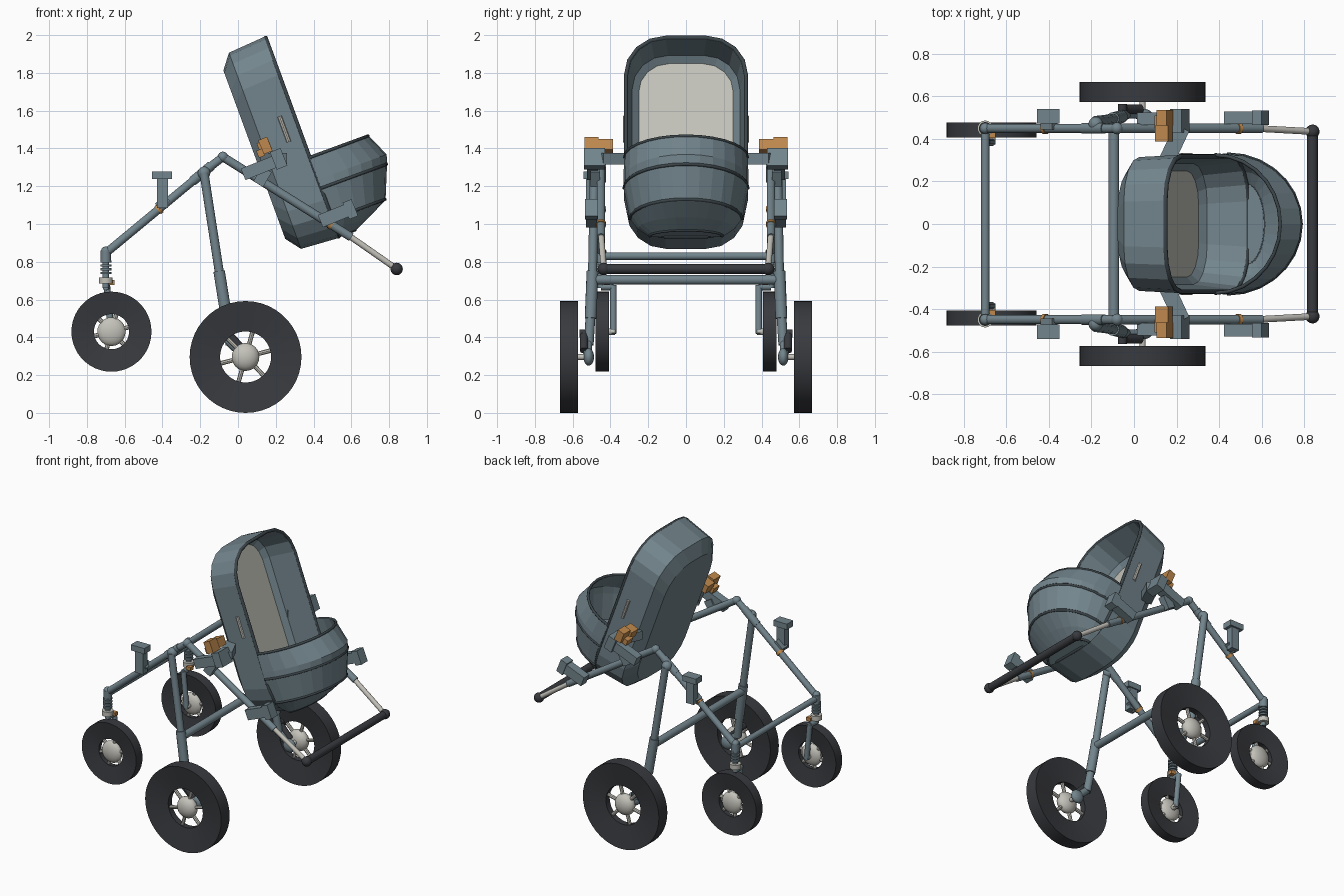
import bpy, bmesh
from math import sin, cos, pi, radians
from mathutils import Vector, Matrix

cube = bpy.data.objects.get("Cube")
if cube:
    bpy.data.objects.remove(cube)


def material(name, rgb):
    m = bpy.data.materials.new(name)
    m.use_nodes = True
    m.diffuse_color = (*rgb, 1)
    m.node_tree.nodes["Principled BSDF"].inputs["Base Color"].default_value = (*rgb, 1)
    return m


SLATE = material("slate_blue", (0.17, 0.235, 0.265))
PIPING = material("dark_piping", (0.045, 0.06, 0.068))
RUBBER = material("black_rubber", (0.04, 0.042, 0.048))
LIGHT = material("light_grey", (0.55, 0.54, 0.49))
LINING = material("lining_beige", (0.55, 0.545, 0.49))
ORANGE = material("orange_clip", (0.52, 0.25, 0.075))


def finish(name, bm, mats, smooth=True, mirror=True):
    bmesh.ops.recalc_face_normals(bm, faces=bm.faces)
    me = bpy.data.meshes.new(name)
    bm.to_mesh(me)
    bm.free()
    for m in mats if isinstance(mats, list) else [mats]:
        me.materials.append(m)
    if smooth:
        me.shade_smooth()
        me.set_sharp_from_angle(angle=radians(35))
    ob = bpy.data.objects.new(name, me)
    bpy.context.scene.collection.objects.link(ob)
    if mirror:
        mod = ob.modifiers.new("mirror", 'MIRROR')
        mod.use_axis = (False, True, False)
    return ob


def loft(bm, rings, closed=True, caps=(True, True), loop=False):
    vr = [[bm.verts.new(p) for p in r] for r in rings]
    n = len(vr[0])
    pairs = list(zip(vr, vr[1:])) + ([(vr[-1], vr[0])] if loop else [])
    for a, b in pairs:
        for i in range(n if closed else n - 1):
            j = (i + 1) % n
            bm.faces.new((a[i], a[j], b[j], b[i]))
    for ring, cap in zip((vr[0], vr[-1]), caps):
        if cap:
            bm.faces.new(ring)


def add_rod(bm, p, q, r, r2=None, seg=14):
    p, q = Vector(p), Vector(q)
    rot = (q - p).to_track_quat('Z', 'Y').to_matrix().to_4x4()
    bmesh.ops.create_cone(bm, cap_ends=True, segments=seg, radius1=r,
                          radius2=r if r2 is None else r2, depth=(q - p).length,
                          matrix=Matrix.Translation((p + q) / 2) @ rot)


def rod(name, p, q, r, mat, mirror=True, r2=None):
    bm = bmesh.new()
    add_rod(bm, p, q, r, r2)
    return finish(name, bm, mat, mirror=mirror)


def ball(name, c, r, mat, squash=1):
    bm = bmesh.new()
    m = Matrix.Translation(c) @ Matrix.Diagonal((1, squash, 1, 1))
    bmesh.ops.create_uvsphere(bm, u_segments=18, v_segments=12, radius=r, matrix=m)
    return finish(name, bm, mat)


def box(name, c, size, mat, tilt=0, turn=0):
    bm = bmesh.new()
    m = (Matrix.Translation(c) @ Matrix.Rotation(radians(turn), 4, 'Z')
         @ Matrix.Rotation(radians(-tilt), 4, 'Y') @ Matrix.Diagonal((*size, 1)))
    bmesh.ops.create_cube(bm, size=1, matrix=m)
    return finish(name, bm, mat, smooth=False)


def wheel(name, c, R, hole, half, hub):
    c = Vector(c)
    circle = [2 * pi * i / 44 for i in range(44)]
    # dished tyre
    profile = [(R, half), (hole, half * 0.45), (hole, -half * 0.45), (R, -half)]
    bm = bmesh.new()
    loft(bm, [[c + Vector((r * cos(a), y, r * sin(a))) for a in circle] for r, y in profile],
         caps=(False, False), loop=True)
    finish(name + "_tyre", bm, RUBBER)
    # spokes and hub
    bm = bmesh.new()
    for i in range(6):
        a = pi * i / 3 + 0.25
        add_rod(bm, c, c + Vector((cos(a), 0, sin(a))) * (hole + 0.01), 0.012, seg=8)
    finish(name + "_spokes", bm, LIGHT)
    ball(name + "_hub", c, hub, LIGHT, squash=half / hub)


wheel("rear_wheel", (0.04, 0.62, 0.296), 0.296, 0.135, 0.047, 0.074)
wheel("front_wheel", (-0.67, 0.443, 0.43), 0.212, 0.093, 0.035, 0.076)

# Side frame
Y = 0.45
knee, front_top, grip = (-0.08, Y, 1.355), (-0.695, Y, 0.85), (0.84, Y - 0.015, 0.762)
rod("front_tube", front_top, (-0.17, Y, 1.285), 0.022, SLATE)
rod("front_tube_sleeve", (-0.24, Y, 1.227), (-0.14, Y, 1.31), 0.026, SLATE)
rod("top_link", (-0.17, Y, 1.285), knee, 0.022, SLATE)
ball("knee_joint", knee, 0.028, SLATE)
rod("rear_tube", knee, (0.6, Y, 0.93), 0.023, SLATE)
rod("handle_extension", (0.57, Y, 0.95), grip, 0.016, LIGHT)
ball("handle_corner", grip, 0.033, RUBBER)
rod("handle_bar", (0.84, -0.43, 0.762), (0.84, 0.43, 0.762), 0.026, RUBBER, mirror=False)
rod("front_crossbar", (-0.7, -Y, 0.83), (-0.7, Y, 0.83), 0.02, SLATE, mirror=False)
rod("rear_crossbar", (-0.095, -0.48, 0.705), (-0.095, 0.48, 0.705), 0.026, SLATE, mirror=False)

# Rear leg and its suspension
ball("leg_joint", (-0.18, 0.47, 1.27), 0.034, SLATE)
rod("rear_leg", (-0.18, 0.485, 1.27), (-0.095, 0.495, 0.72), 0.024, SLATE)
rod("rear_leg_sleeve", (-0.1, 0.495, 0.75), (-0.06, 0.505, 0.5), 0.031, SLATE)
rod("rear_leg_foot", (-0.065, 0.505, 0.52), (-0.04, 0.515, 0.36), 0.026, SLATE)
rod("rear_swing_arm", (-0.05, 0.52, 0.38), (0.04, 0.52, 0.296), 0.024, SLATE)
rod("rear_damper", (-0.045, 0.54, 0.41), (0.03, 0.54, 0.33), 0.022, RUBBER)
ball("rear_axle_boss", (0.04, 0.515, 0.296), 0.046, SLATE, squash=0.6)
rod("rear_axle", (0.04, 0.5, 0.296), (0.04, 0.62, 0.296), 0.015, LIGHT)
rod("brake_knob", (-0.055, 0.52, 0.42), (-0.055, 0.565, 0.42), 0.022, RUBBER)

# Front fork with spring
x = -0.7
ball("fork_cap", (x, Y, 0.855), 0.026, SLATE)
rod("fork_stem", (x, Y, 0.86), (x, Y, 0.8), 0.028, SLATE)
rod("fork_core", (x, Y, 0.81), (x, Y, 0.66), 0.018, SLATE)
bm = bmesh.new()
for i in range(4):
    z = 0.735 + 0.02 * i
    add_rod(bm, (x, Y, z), (x, Y, z + 0.011), 0.03)
finish("fork_spring", bm, SLATE)
rod("fork_collar", (x, Y, 0.685), (x, Y, 0.718), 0.037, LIGHT)
box("fork_clip", (x + 0.03, Y - 0.03, 0.69), (0.035, 0.03, 0.025), ORANGE)
rod("fork_bridge", (x, Y, 0.667), (x + 0.005, 0.385, 0.667), 0.018, SLATE)
rod("fork_leg", (x + 0.005, 0.385, 0.675), (-0.67, 0.385, 0.42), 0.018, SLATE)
rod("front_axle", (-0.67, 0.375, 0.43), (-0.67, Y, 0.43), 0.018, LIGHT)

# Brackets and clips on the frame
box("front_bracket_post", (-0.4, 0.505, 1.17), (0.06, 0.05, 0.17), SLATE)
box("front_bracket_head", (-0.403, 0.507, 1.258), (0.105, 0.07, 0.04), SLATE)
box("front_bracket_foot", (-0.4, 0.475, 1.115), (0.07, 0.06, 0.04), SLATE, tilt=40)
rod("front_ring", (-0.425, Y, 1.073), (-0.41, Y, 1.085), 0.027, ORANGE)
box("rear_bracket_body", (0.51, 0.5, 1.045), (0.16, 0.06, 0.07), SLATE, tilt=22)
box("rear_bracket_head", (0.595, 0.5, 1.078), (0.05, 0.07, 0.095), SLATE, tilt=22)
rod("rear_ring", (0.485, Y, 1.003), (0.5, Y, 0.994), 0.027, ORANGE)
box("mount_body", (0.12, 0.495, 1.3), (0.2, 0.06, 0.065), SLATE, tilt=22)
box("mount_head", (0.215, 0.485, 1.345), (0.06, 0.11, 0.1), SLATE, tilt=22)
box("mount_lower", (0.13, 0.48, 1.25), (0.06, 0.05, 0.09), SLATE, tilt=-30)
box("seat_arm", (0.19, 0.375, 1.345), (0.075, 0.17, 0.06), SLATE, turn=-25)
box("outer_clip", (0.145, 0.5, 1.415), (0.05, 0.075, 0.08), ORANGE, tilt=22)
box("inner_clip", (0.14, 0.425, 1.41), (0.065, 0.075, 0.06), ORANGE, tilt=22)
box("clip_tab", (0.12, 0.48, 1.375), (0.035, 0.06, 0.04), ORANGE, tilt=22)


# Reclined cot: s runs down its length, h out of its opening
def cot_point(s, y, h):
    return Vector((0.34 + 0.345 * s + 0.939 * h, y, 1.46 - 0.939 * s + 0.345 * h))


def cot_ring(length, width, r, h, steps=4):
    pts = []
    for k, (a, b) in enumerate(((1, 1), (-1, 1), (-1, -1), (1, -1))):
        for i in range(steps + 1):
            t = pi / 2 * (k + i / steps)
            pts.append(cot_point(a * (length - r) + r * cos(t), b * (width - r) + r * sin(t), h))
    return pts


def piping(name, pts, r, cyclic):
    cu = bpy.data.curves.new(name, 'CURVE')
    cu.dimensions = '3D'
    cu.bevel_depth, cu.bevel_resolution = r, 2
    sp = cu.splines.new('POLY')
    sp.points.add(len(pts) - 1)
    for p, co in zip(sp.points, pts):
        p.co = (*co, 1)
    sp.use_cyclic_u = cyclic
    cu.materials.append(PIPING)
    bpy.context.scene.collection.objects.link(bpy.data.objects.new(name, cu))


bm = bmesh.new()
loft(bm, [cot_ring(0.475, 0.255, 0.19, -0.27), cot_ring(0.553, 0.315, 0.21, -0.21),
          cot_ring(0.568, 0.325, 0.215, 0), cot_ring(0.55, 0.307, 0.2, 0),
          cot_ring(0.53, 0.285, 0.19, -0.19), cot_ring(0.495, 0.25, 0.16, -0.22)])
bm.faces.ensure_lookup_table()
ring_size = 20
for f in bm.faces:
    f.material_index = 1 if 3 * ring_size <= f.index < 5 * ring_size else 0
bm.faces[5 * ring_size + 1].material_index = 1
finish("cot_shell", bm, [SLATE, LINING], smooth=False, mirror=False)
piping("cot_rim_piping", cot_ring(0.56, 0.318, 0.21, 0), 0.011, True)
bm = bmesh.new()
add_rod(bm, cot_point(-0.145, 0.322, -0.075), cot_point(0.0, 0.322, -0.075), 0.012, seg=8)
finish("cot_side_strip", bm, LIGHT)


# Domed foot cover
def hoop(s, h, w, grow=0):
    return [cot_point(s, (w + grow) * cos(pi * i / 14), (h + grow) * sin(pi * i / 14))
            for i in range(15)]


stations = [(0.115, 0.326, 0.322), (0.24, 0.382, 0.325), (0.288, 0.366, 0.325),
            (0.46, 0.295, 0.292), (0.515, 0.184, 0.25), (0.557, 0.09, 0.19)]
bm = bmesh.new()
loft(bm, [hoop(*st) for st in stations], closed=False, caps=(False, True))
cover = finish("foot_cover", bm, SLATE, smooth=False, mirror=False)
thick = cover.modifiers.new("thickness", 'SOLIDIFY')
thick.thickness, thick.offset = 0.012, 0
for i in (0, 2, 3, 5):
    piping("foot_cover_piping", hoop(*stations[i], grow=0.003), 0.009, False)
